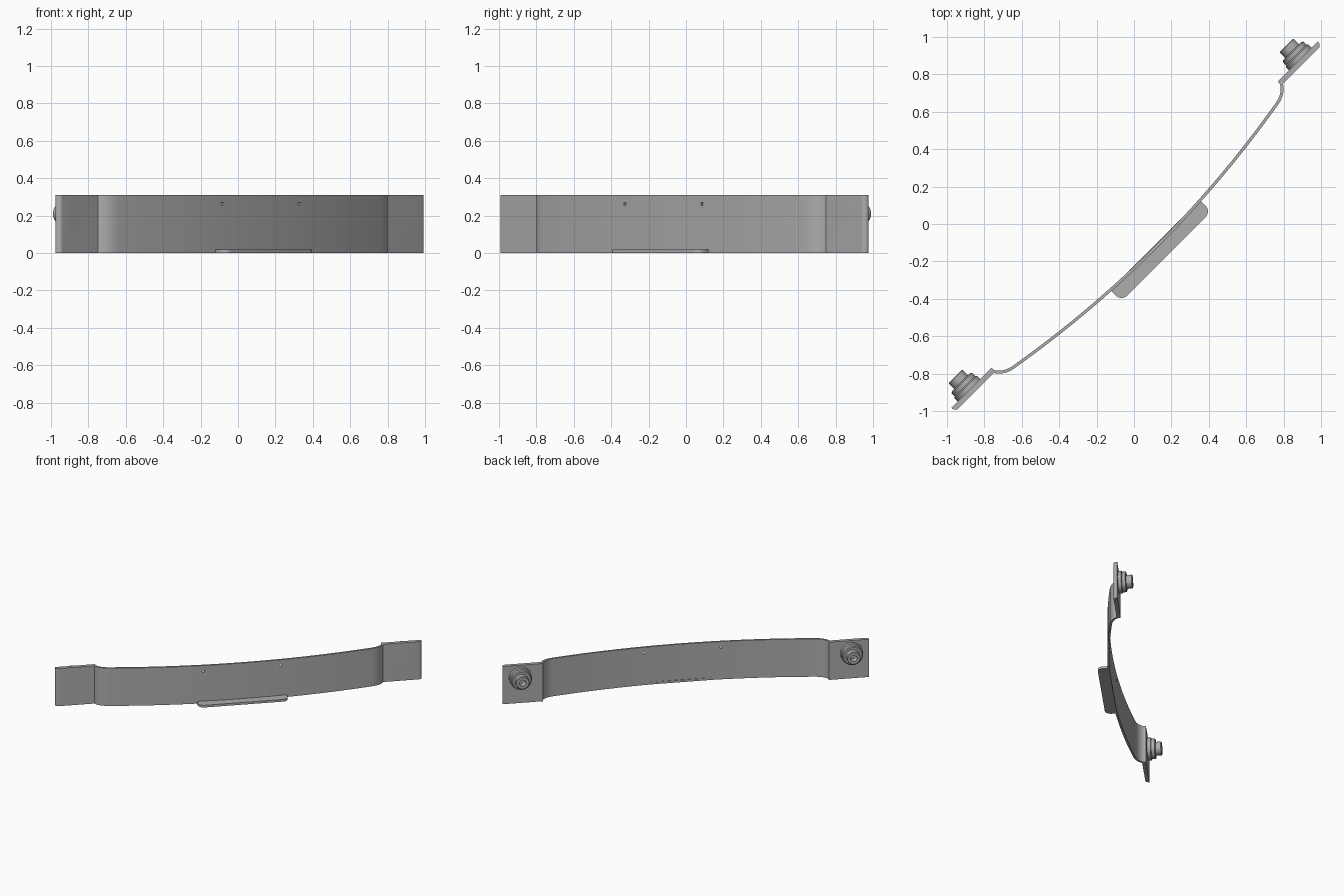
import bpy
import bmesh
import math
from mathutils import Vector

if "Cube" in bpy.data.objects:
    bpy.data.objects.remove(bpy.data.objects["Cube"])

# Parts are laid out along local x, bowing toward -y, then turned diagonally
TURN = math.radians(45)
HEIGHT = 0.31
STUD_X, STUD_Z = 1.252, 0.21

grey = bpy.data.materials.new("plain_grey")
grey.use_nodes = True
grey.diffuse_color = (0.42, 0.42, 0.42, 1)
grey.node_tree.nodes["Principled BSDF"].inputs["Base Color"].default_value = grey.diffuse_color


def add_object(name, bm):
    bmesh.ops.recalc_face_normals(bm, faces=bm.faces[:])
    mesh = bpy.data.meshes.new(name)
    bm.to_mesh(mesh)
    bm.free()
    obj = bpy.data.objects.new(name, mesh)
    bpy.context.collection.objects.link(obj)
    mesh.materials.append(grey)
    obj.rotation_euler.z = TURN
    return obj


def extrude_outline(name, outline, height):
    bm = bmesh.new()
    face = bm.faces.new([bm.verts.new((x, y, 0)) for x, y in outline])
    up = bmesh.ops.extrude_face_region(bm, geom=[face])["geom"]
    bmesh.ops.translate(bm, vec=(0, 0, height),
                        verts=[v for v in up if isinstance(v, bmesh.types.BMVert)])
    return add_object(name, bm)


def lathe(name, profile, x, z, steps=40):
    """Closed (radius, y) profile turned around a y-parallel axis."""
    bm = bmesh.new()
    rings = []
    for i in range(steps):
        a = math.tau * i / steps
        rings.append([bm.verts.new((x + r * math.cos(a), y, z + r * math.sin(a)))
                      for r, y in profile])
    n = len(profile)
    for i in range(steps):
        a, b = rings[i], rings[(i + 1) % steps]
        for j in range(n):
            k = (j + 1) % n
            bm.faces.new((a[j], a[k], b[k], b[j]))
    return add_object(name, bm)


def drill(obj, x, z, radius):
    bm = bmesh.new()
    bmesh.ops.create_cone(bm, cap_ends=True, segments=40, radius1=radius,
                          radius2=radius, depth=1)
    for v in bm.verts:
        v.co = Vector((x + v.co.x, v.co.z, z + v.co.y))
    cutter = add_object("drill_cutter", bm)
    cutter.hide_render = True
    mod = obj.modifiers.new("hole", "BOOLEAN")
    mod.operation = "DIFFERENCE"
    mod.solver = "EXACT"
    mod.object = cutter
    bpy.context.view_layer.objects.active = obj
    bpy.ops.object.modifier_apply(modifier=mod.name)
    bpy.data.objects.remove(cutter)


def smooth(obj):
    bpy.ops.object.select_all(action="DESELECT")
    obj.select_set(True)
    bpy.context.view_layer.objects.active = obj
    bpy.ops.object.shade_smooth_by_angle(angle=math.radians(30))


def arc(cx, cy, r, start, end, n=8):
    return [(cx + r * math.cos(math.radians(start + (end - start) * i / n)),
             cy + r * math.sin(math.radians(start + (end - start) * i / n)))
            for i in range(n + 1)]


# Bowed strip: shallow parabola with a tight curl at each end
def bow(x):
    return 0.085 * x * x - 0.17


half = [Vector((x / 20, bow(x / 20))) for x in range(20)]
p0, p1 = Vector((1.0, bow(1.0))), Vector((1.05, -0.075))
p2, p3 = Vector((1.085, -0.045)), Vector((1.09, -0.016))
for i in range(15):
    t = i / 14
    half.append(p0 * (1 - t) ** 3 + p1 * 3 * t * (1 - t) ** 2
                + p2 * 3 * t * t * (1 - t) + p3 * t ** 3)
center = [Vector((-p.x, p.y)) for p in reversed(half[1:])] + half

outer, inner = [], []
for i, p in enumerate(center):
    d = (center[min(i + 1, len(center) - 1)] - center[max(i - 1, 0)]).normalized()
    side = Vector((d.y, -d.x)) * 0.008
    outer.append(p + side)
    inner.append(p - side)
strip = extrude_outline("bowed_strip", outer + inner[::-1], HEIGHT)
for s in (-1, 1):
    drill(strip, s * 0.292, 0.262, 0.009)
smooth(strip)

# Support lip along the bottom with rounded outer corners
lip = extrude_outline(
    "bottom_lip",
    [(0.34, -0.157)] + [(-0.34, -0.157)]
    + arc(-0.295, -0.2, 0.045, 180, 270) + arc(0.295, -0.2, 0.045, 270, 360), 0.018)
smooth(lip)

# Mounting plates and stepped hollow studs at both ends
stud_profile = [(0.05, -0.005), (0.085, -0.005), (0.085, 0.02), (0.077, 0.025),
                (0.077, 0.05), (0.07, 0.055), (0.052, 0.055), (0.052, 0.095),
                (0.047, 0.1), (0.025, 0.1), (0.025, 0.045), (0.05, 0.045)]
for side, s in (("right", -1), ("left", 1)):
    outline = [(1.082, -0.005), (1.082, -0.034)] + arc(1.36, -0.009, 0.025, 270, 360) + [(1.385, -0.005)]
    plate = extrude_outline(side + "_mounting_plate",
                            [(s * x, y) for x, y in outline], HEIGHT)
    drill(plate, s * STUD_X, STUD_Z, 0.05)
    smooth(plate)
    smooth(lathe(side + "_stud", stud_profile, s * STUD_X, STUD_Z))
